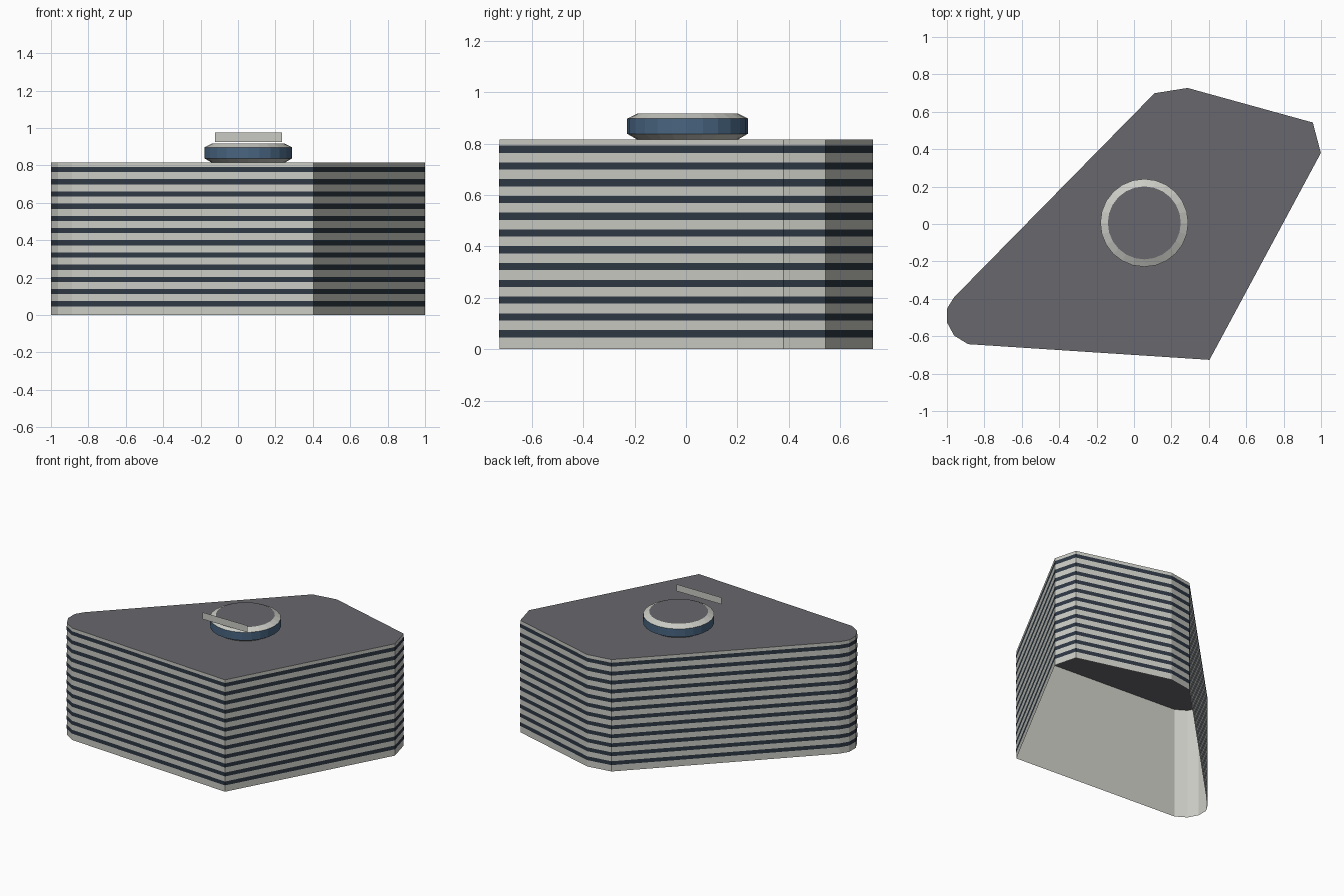
import bpy, math

if "Cube" in bpy.data.objects:
    bpy.data.objects.remove(bpy.data.objects["Cube"])


def material(name, rgb):
    m = bpy.data.materials.new(name)
    m.diffuse_color = (*rgb, 1)
    m.use_nodes = True
    m.node_tree.nodes["Principled BSDF"].inputs["Base Color"].default_value = m.diffuse_color
    return m


LIGHT = material("light_panel", (0.60, 0.60, 0.56))
GLASS = material("dark_glass", (0.028, 0.040, 0.058))
ROOF = material("roof_grey", (0.14, 0.14, 0.155))
BLUE = material("blue_panel", (0.065, 0.13, 0.22))


def make(name, verts, faces, mats, indices=None):
    me = bpy.data.meshes.new(name)
    me.from_pydata(verts, [], faces)
    for m in mats:
        me.materials.append(m)
    if indices:
        me.polygons.foreach_set("material_index", indices)
    me.update()
    ob = bpy.data.objects.new(name, me)
    bpy.context.collection.objects.link(ob)
    return ob


def loft(rings):
    """Quads joining consecutive rings of equal length."""
    n = len(rings[0])
    verts = [p for r in rings for p in r]
    faces = [(k * n + i, k * n + (i + 1) % n, (k + 1) * n + (i + 1) % n, (k + 1) * n + i)
             for k in range(len(rings) - 1) for i in range(n)]
    return verts, faces


# Footprint, anticlockwise from the front right corner
FOOT = [(0.404, -0.727), (1.0, 0.38), (0.957, 0.543), (0.287, 0.728), (0.11, 0.70),
        (-0.963, -0.392), (-1.0, -0.452), (-1.0, -0.528), (-0.963, -0.597), (-0.888, -0.643)]
HEIGHT = 0.815
FLOORS = 12
PITCH = HEIGHT / (FLOORS + 0.5)


def outline(z, s):
    return [(x * s, y * s, z) for x, y in FOOT]


# Outer walls, open underneath
make("walls", *loft([outline(0, 0.999), outline(HEIGHT, 0.999)]), [LIGHT])

# Flat roof
make("roof", outline(HEIGHT, 0.999), [tuple(range(len(FOOT)))], [ROOF])

# Window bands wrapped around the walls
for i in range(FLOORS):
    z = 0.0605 + i * PITCH
    make(f"window_band_{i + 1}", *loft([outline(z - 0.014, 1), outline(z + 0.014, 1)]), [GLASS])

# Round rooftop drum with chamfered rims
SIDES = 24
rings = [[(0.055 + r * math.cos(2 * math.pi * k / SIDES),
           0.006 + r * math.sin(2 * math.pi * k / SIDES), z) for k in range(SIDES)]
         for r, z in ((0.195, HEIGHT), (0.235, 0.838), (0.235, 0.897), (0.195, 0.917))]
verts, faces = loft(rings)
faces.append(tuple(range(3 * SIDES, 4 * SIDES)))
make("roof_drum", verts, faces, [LIGHT, BLUE, ROOF],
     [0] * SIDES + [1] * SIDES + [0] * SIDES + [2])

# Thin sign panel in front of the drum
make("sign_panel", [(-0.124, -0.229, 0.926), (0.235, -0.229, 0.926),
                    (0.235, -0.229, 0.976), (-0.124, -0.229, 0.976)], [(0, 1, 2, 3)], [LIGHT])
